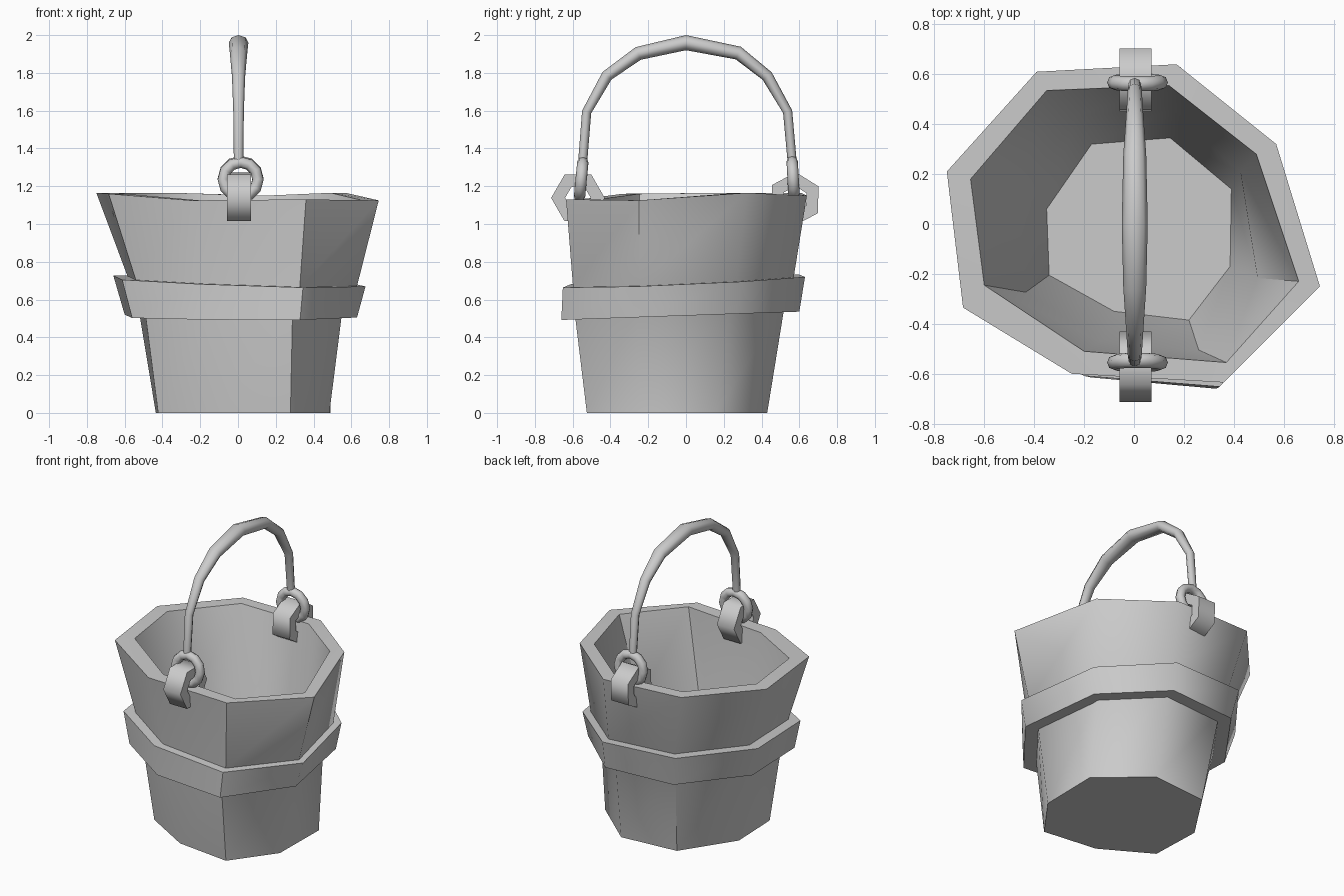
import bpy, bmesh, math
from mathutils import Vector

if "Cube" in bpy.data.objects:
    bpy.data.objects.remove(bpy.data.objects["Cube"])

# Matching irregular octagons: floor outline and rim outline (x, y)
FLOOR = [(-.35, .06), (-.34, -.205), (-.08, -.35), (.22, -.385),
         (.385, -.17), (.39, .14), (.145, .345), (-.17, .32)]
RIM = [(-.75, .21), (-.685, -.335), (-.25, -.60), (.36, -.635),
       (.745, -.25), (.57, .32), (.17, .64), (-.39, .61)]
RIM_IN = [(-.655, .18), (-.60, -.245), (-.20, -.51), (.37, -.555),
          (.66, -.23), (.49, .28), (.14, .555), (-.35, .535)]
RIM_Z = [1.165, 1.16, 1.125, 1.13, 1.125, 1.165, 1.15, 1.165]


def section(t, x0, x1, y0, y1, height):
    """Blend floor and rim outlines by t, fit to the extents, set height."""
    pts = [Vector(a).lerp(Vector(b), t) for a, b in zip(FLOOR, RIM)]
    lo = [min(p[i] for p in pts) for i in (0, 1)]
    hi = [max(p[i] for p in pts) for i in (0, 1)]
    out = []
    for p in pts:
        x = x0 + (p.x - lo[0]) / (hi[0] - lo[0]) * (x1 - x0)
        y = y0 + (p.y - lo[1]) / (hi[1] - lo[1]) * (y1 - y0)
        out.append((x, y, height(x, y)))
    return out


def smooth(obj, angle):
    bpy.ops.object.select_all(action='DESELECT')
    obj.select_set(True)
    bpy.context.view_layer.objects.active = obj
    bpy.ops.object.shade_smooth_by_angle(angle=math.radians(angle))


def loft(name, rings, caps=True, loop=False, angle=50):
    """Skin a list of equal-length closed rings."""
    bm = bmesh.new()
    vs = [[bm.verts.new(p) for p in r] for r in rings]
    pairs = list(zip(vs, vs[1:])) + ([(vs[-1], vs[0])] if loop else [])
    for a, b in pairs:
        n = len(a)
        for i in range(n):
            j = (i + 1) % n
            bm.faces.new((a[i], a[j], b[j], b[i]))
    if caps and not loop:
        bm.faces.new(vs[0][::-1])
        bm.faces.new(vs[-1])
    bmesh.ops.recalc_face_normals(bm, faces=bm.faces)
    me = bpy.data.meshes.new(name)
    bm.to_mesh(me)
    bm.free()
    obj = bpy.data.objects.new(name, me)
    bpy.context.collection.objects.link(obj)
    smooth(obj, angle)
    return obj


def hoop_top(x, y):
    return .70 - .03 * x + .04 * y


def hoop_bottom(x, y):
    return .515 + .035 * y


# Bucket: outer wall up, over the rim, down the inner wall to the floor
loft("bucket_body", [
    section(0, -.435, .49, -.525, .43, lambda x, y: 0),
    section(.45, -.53, .555, -.592, .525, lambda x, y: .57 + .03 * y),
    section(.6, -.585, .63, -.598, .57, hoop_top),
    [(x, y, z) for (x, y), z in zip(RIM, RIM_Z)],
    [(x, y, z) for (x, y), z in zip(RIM_IN, RIM_Z)],
    section(.45, -.465, .495, -.505, .46, lambda x, y: .6),
    section(0, -.35, .39, -.385, .345, lambda x, y: .08),
])

# Hoop around the middle, open where it meets the wall
loft("hoop", [
    section(.45, -.515, .54, -.582, .51, hoop_bottom),
    section(.45, -.60, .63, -.66, .60, hoop_bottom),
    section(.55, -.66, .675, -.652, .63, hoop_top),
    section(.6, -.58, .625, -.593, .565, hoop_top),
], caps=False)

# Handle: tapered octagonal bar (y, z, half width in x, half thickness)
PATH = [(-.547, 1.33, .025, .024), (-.526, 1.593, .028, .025),
        (-.418, 1.785, .035, .031), (-.253, 1.903, .046, .036),
        (0, 1.96, .052, .04),
        (.277, 1.905, .046, .036), (.43, 1.783, .035, .031),
        (.538, 1.595, .028, .025), (.562, 1.33, .025, .024)]
rings = []
for i, (y, z, w, h) in enumerate(PATH):
    a, b = PATH[max(i - 1, 0)], PATH[min(i + 1, len(PATH) - 1)]
    d = Vector((b[0] - a[0], b[1] - a[1])).normalized()
    ring = []
    for k in range(8):
        c, s = math.cos(k * math.pi / 4), math.sin(k * math.pi / 4)
        ring.append((.003 + w * c, y - d.y * h * s, z + d.x * h * s))
    rings.append(ring)
loft("handle", rings, angle=60)


# Hexagonal brackets through the wall and the rings hanging in them
def bracket(name, cy, cz, turn):
    hexes = []
    for r, x in ((.142, -.058), (.142, .07), (.068, .07), (.068, -.058)):
        hexes.append([(x, cy + r * math.cos(math.radians(turn + 60 * k)),
                       cz + r * math.sin(math.radians(turn + 60 * k)))
                      for k in range(6)])
    loft(name, hexes, loop=True, angle=65)


def handle_ring(name, y, z, tilt):
    bpy.ops.mesh.primitive_torus_add(
        major_segments=12, minor_segments=8, major_radius=.092,
        minor_radius=.03, location=(.014, y, z),
        rotation=(math.radians(tilt), 0, 0))
    obj = bpy.context.object
    obj.name = name
    smooth(obj, 60)


bracket("front_bracket", -.572, 1.138, 0)
bracket("back_bracket", .577, 1.132, 28)
handle_ring("front_ring", -.555, 1.235, 84.5)
handle_ring("back_ring", .567, 1.24, 93)
